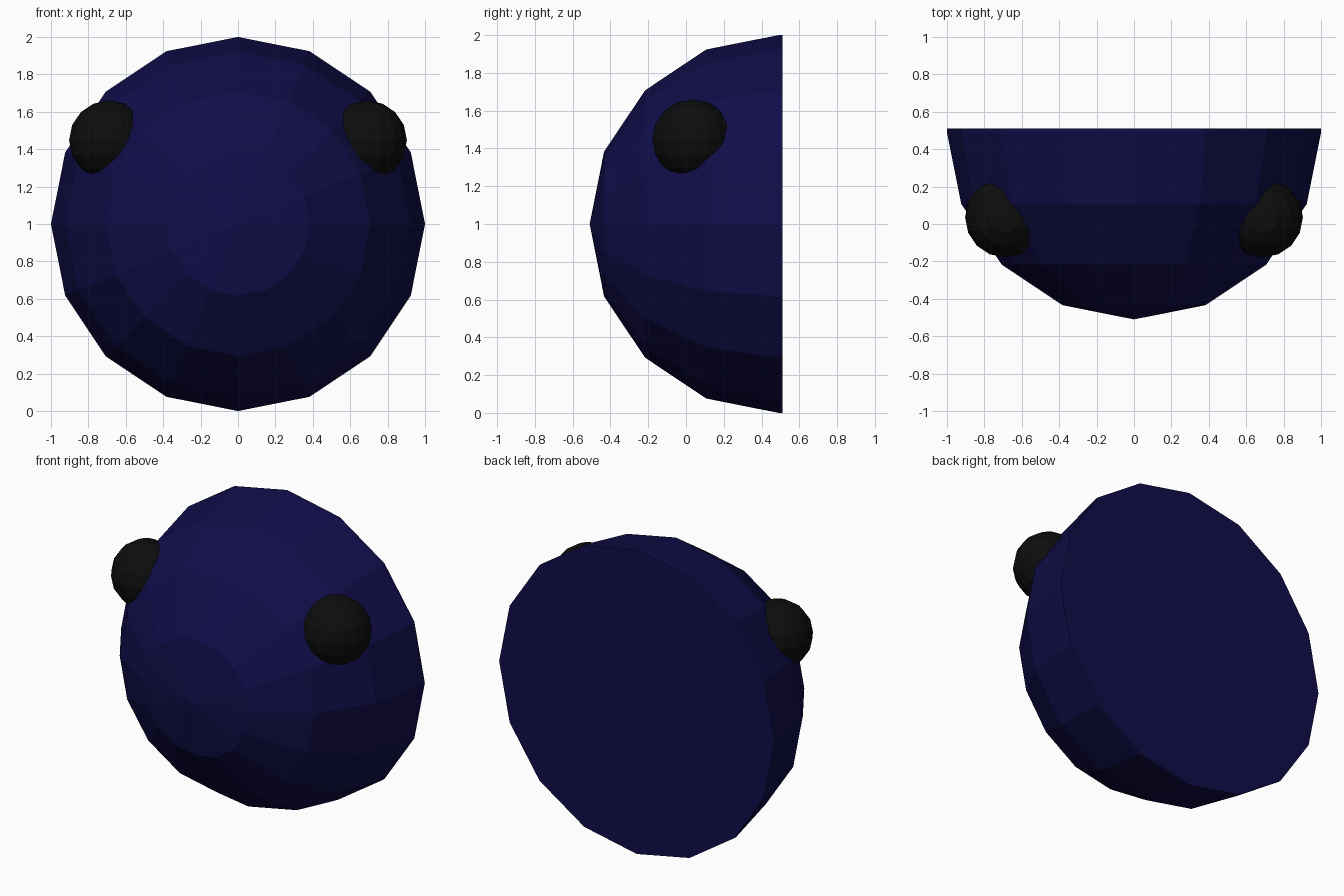
import bpy, bmesh
from math import pi, sin, cos
from mathutils import Matrix

if "Cube" in bpy.data.objects:
    bpy.data.objects.remove(bpy.data.objects["Cube"])


def material(name, rgb):
    m = bpy.data.materials.new(name)
    m.diffuse_color = (*rgb, 1)
    m.use_nodes = True
    m.node_tree.nodes["Principled BSDF"].inputs["Base Color"].default_value = m.diffuse_color
    return m


def add_object(name, bm, mat):
    mesh = bpy.data.meshes.new(name)
    bmesh.ops.recalc_face_normals(bm, faces=bm.faces)
    bm.to_mesh(mesh)
    bm.free()
    mesh.materials.append(mat)
    obj = bpy.data.objects.new(name, mesh)
    bpy.context.collection.objects.link(obj)
    return obj


navy = material("navy", (0.005, 0.004, 0.065))
black = material("black", (0.004, 0.004, 0.004))

SIDES = 16
RIM_Y, BACK_Y = 0.49, 0.51

# Domed head: half sphere facing the front, short rim wall, flat back
bm = bmesh.new()
rings = [(sin(i * pi / 8), RIM_Y - cos(i * pi / 8)) for i in range(1, 5)]
rings.append((1.0, BACK_Y))
loops = []
for r, y in rings:
    loops.append([bm.verts.new((r * cos(2 * pi * k / SIDES), y,
                                1 + r * sin(2 * pi * k / SIDES)))
                  for k in range(SIDES)])
pole = bm.verts.new((0, RIM_Y - 1, 1))
for k in range(SIDES):
    n = (k + 1) % SIDES
    bm.faces.new((pole, loops[0][k], loops[0][n]))
    for a, b in zip(loops, loops[1:]):
        bm.faces.new((a[k], b[k], b[n], a[n]))
bm.faces.new(loops[-1])
add_object("head", bm, navy)

# Eyes: small spheres half sunk into the dome, mirrored left and right
for side, label in ((1, "right"), (-1, "left")):
    bm = bmesh.new()
    bmesh.ops.create_uvsphere(
        bm, u_segments=16, v_segments=8, radius=0.213,
        matrix=Matrix.Translation((side * 0.69, 0.035, 1.447)))
    add_object(label + "_eye", bm, black)
